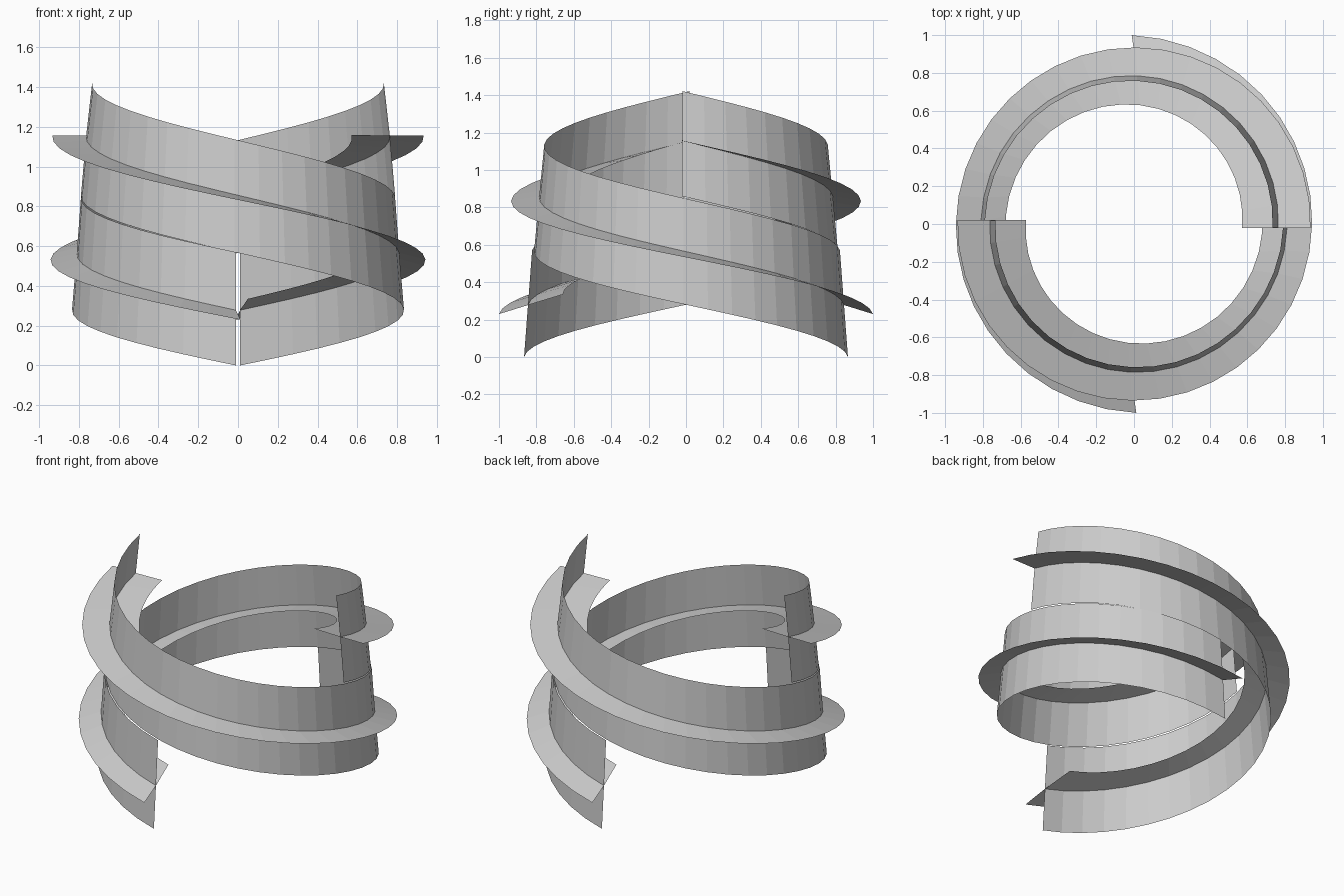
import bpy, bmesh, math

if "Cube" in bpy.data.objects:
    bpy.data.objects.remove(bpy.data.objects["Cube"])

STEPS = 30        # facets over the three-quarter turn
TURN = 270.0

# Each rail of the cross section: radius and height at 0, 90, 180, 270 degrees,
# then angular offset in degrees at start and end (slightly skewed ends)
RAILS = {
    "bottom": ((.866, .835, .812, .790), (0, .283, .57, .86), (.7, 1.5)),
    "top":    ((.823, .790, .758, .734), (.57, .85, 1.137, 1.422), (.7, 1.5)),
    "core":   ((.845, .811, .785, .764), (.278, .567, .860, 1.156), (.7, 1.5)),
    "outer":  ((1.0, .943, .935, .935), (.23, .533, .835, 1.158), (-.7, 1.3)),
    "inner":  ((.66, .68, .63, .572), (.335, .60, .885, 1.160), (4.3, 2.1)),
}


def blend(keys, t):
    """Smooth curve through four evenly spaced keys."""
    s, total = t * 3, 0
    for i in range(4):
        w = 1
        for j in range(4):
            if j != i:
                w *= (s - j) / (i - j)
        total += w * keys[i]
    return total


def rail_point(name, t, start):
    radii, heights, (a0, a1) = RAILS[name]
    ang = math.radians(start - (TURN * t + a0 + (a1 - a0) * t))
    r = blend(radii, t)
    return r * math.cos(ang), r * math.sin(ang), blend(heights, t)


def ribbon(name, rails, start):
    bm = bmesh.new()
    rows = [[bm.verts.new(rail_point(r, i / STEPS, start)) for r in rails]
            for i in range(STEPS + 1)]
    for a, b in zip(rows, rows[1:]):
        for k in range(len(rails) - 1):
            bm.faces.new((a[k], a[k + 1], b[k + 1], b[k]))
    me = bpy.data.meshes.new(name)
    bm.to_mesh(me)
    bm.free()
    ob = bpy.data.objects.new(name, me)
    bpy.context.collection.objects.link(ob)


# Two identical strands, half a turn apart
for label, start in (("front", -90), ("back", 90)):
    ribbon(label + "_upright_band", ("bottom", "core", "top"), start)
    ribbon(label + "_flat_flange", ("inner", "core", "outer"), start)
